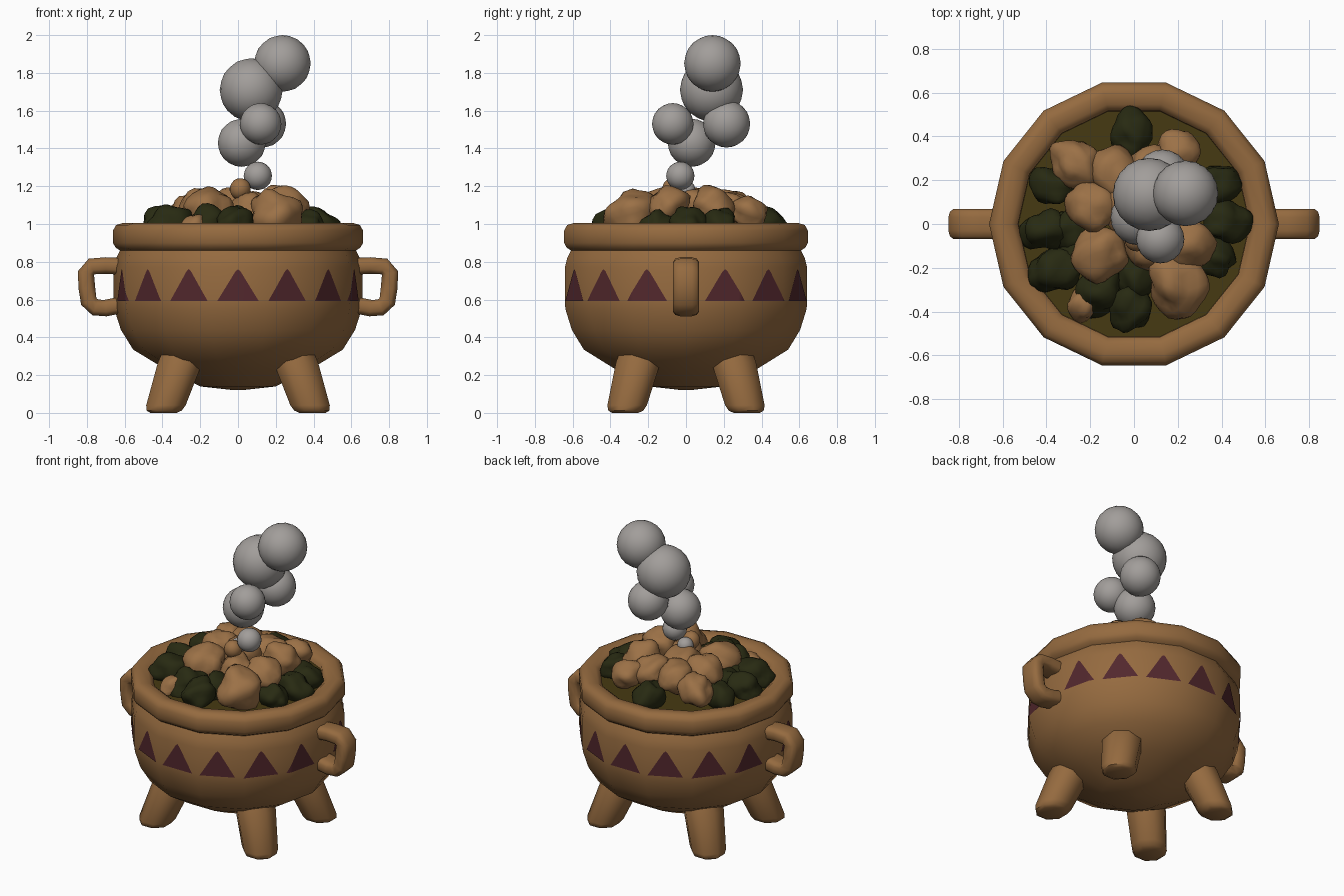
import bpy, bmesh, math, random
from mathutils import Vector, Matrix, Euler, noise

if "Cube" in bpy.data.objects:
    bpy.data.objects.remove(bpy.data.objects["Cube"])

random.seed(4)
TAU = math.tau
SIDES = 14


def material(name, rgb):
    m = bpy.data.materials.new(name)
    m.diffuse_color = (*rgb, 1)
    m.use_nodes = True
    m.node_tree.nodes["Principled BSDF"].inputs["Base Color"].default_value = m.diffuse_color
    return m


CLAY = material("clay brown", (0.30, 0.145, 0.05))
FOOD = material("tuber brown", (0.33, 0.165, 0.062))
LEAF = material("leaf green", (0.021, 0.023, 0.006))
BROTH = material("broth olive", (0.062, 0.042, 0.006))
PAINT = material("maroon paint", (0.085, 0.021, 0.026))
STEAM = material("steam grey", (0.36, 0.34, 0.325))


def finish(name, bm, mat, angle=50):
    bmesh.ops.recalc_face_normals(bm, faces=bm.faces)
    me = bpy.data.meshes.new(name)
    bm.to_mesh(me)
    bm.free()
    me.materials.append(mat)
    ob = bpy.data.objects.new(name, me)
    bpy.context.collection.objects.link(ob)
    bpy.ops.object.select_all(action='DESELECT')
    ob.select_set(True)
    bpy.context.view_layer.objects.active = ob
    bpy.ops.object.shade_smooth_by_angle(angle=math.radians(angle))
    return ob


def loft(name, rings, mat, caps=True):
    """Skin a list of closed rings of points."""
    bm = bmesh.new()
    vs = [[bm.verts.new(p) for p in r] for r in rings]
    n = len(vs[0])
    for a, b in zip(vs, vs[1:]):
        for i in range(n):
            bm.faces.new((a[i], a[(i + 1) % n], b[(i + 1) % n], b[i]))
    if caps:
        bm.faces.new(vs[0])
        bm.faces.new(vs[-1])
    return finish(name, bm, mat)


def circle(r, z, n=SIDES, cx=0, cy=0, turn=0):
    return [(cx + r * math.cos(TAU * i / n + turn), cy + r * math.sin(TAU * i / n + turn), z)
            for i in range(n)]


# Pot body with rolled rim, broth surface inside
profile = [(0.02, 0.12), (0.2, 0.14), (0.39, 0.235), (0.555, 0.335), (0.62, 0.44), (0.655, 0.55),
           (0.658, 0.60), (0.658, 0.77), (0.645, 0.82), (0.625, 0.86), (0.648, 0.875), (0.662, 0.90),
           (0.662, 0.965), (0.645, 0.995), (0.61, 1.005), (0.56, 0.998), (0.53, 0.975), (0.525, 0.90)]
loft("pot_body", [circle(r, z) for r, z in profile], CLAY)
loft("broth", [circle(0.54, 0.92), circle(0.54, 0.95)], BROTH)


# Painted triangles, thin strips wrapped over the many-sided wall
def wall(a, z):
    step = TAU / SIDES
    r = 0.658 * math.cos(step / 2) / math.cos((a % step) - step / 2) + 0.004
    return (r * math.cos(a), r * math.sin(a), z)


bm = bmesh.new()
for side in (-1, 1):
    for k in range(-3, 4):
        mid, half, n = side * math.pi / 2 + math.radians(23.8 * k), 0.168, 16
        cols = []
        for i in range(n + 1):
            t = -1 + 2 * i / n
            top = 0.592 + 0.168 * min(1, 1.06 * (1 - abs(t))) + 0.001
            cols.append([bm.verts.new(wall(mid + half * t, z)) for z in (0.592, top)])
        for a, b in zip(cols, cols[1:]):
            bm.faces.new((a[0], b[0], b[1], a[1]))
ob = finish("painted_triangles", bm, PAINT)

# Looped side handles
path = [(0.60, 0.775), (0.70, 0.78), (0.775, 0.775), (0.805, 0.74), (0.80, 0.66), (0.79, 0.59),
        (0.755, 0.558), (0.70, 0.555), (0.60, 0.575)]
for s, label in ((1, "right"), (-1, "left")):
    rings = []
    for i, (x, z) in enumerate(path):
        p, q = path[max(i - 1, 0)], path[min(i + 1, len(path) - 1)]
        d = Vector((q[0] - p[0], q[1] - p[1])).normalized()
        ring = []
        for j in range(12):
            c, w = math.cos(TAU * (j + .5) / 12), math.sin(TAU * (j + .5) / 12)
            c, w = [math.copysign(abs(v) ** 0.6, v) for v in (c, w)]
            ring.append((s * (x - d.y * 0.045 * c), 0.07 * w, z + d.x * 0.045 * c))
        rings.append(ring)
    loft("handle_" + label, rings, CLAY)

# Four splayed legs
for sx in (-1, 1):
    for sy in (-1, 1):
        rings = []
        for r, z in ((0.075, 0), (0.1, 0.012), (0.113, 0.04), (0.128, 0.27), (0.12, 0.33)):
            k = z / 0.27
            rings.append(circle(r, z, 8, sx * (0.395 - 0.09 * k), sy * (0.322 - 0.07 * k), TAU / 16))
        loft("leg", rings, CLAY)


# Stew pieces: lumpy ovals leaning outwards
def lump(name, x, y, z, size, mat, rough):
    bm = bmesh.new()
    bmesh.ops.create_icosphere(bm, subdivisions=3, radius=1)
    off = Vector([random.uniform(0, 50) for _ in range(3)])
    turn = math.atan2(y, x)
    m = (Matrix.Translation((x, y, z)) @ Euler((0, 0.35, turn)).to_matrix().to_4x4()
         @ Matrix.Diagonal((*size, 1)))
    for v in bm.verts:
        v.co *= 1 + rough * noise.noise(v.co * 1.3 + off)
    bm.transform(m)
    finish(name, bm, mat, 60)


tubers = [(-.27, .28, 1.06, .11), (-.20, .08, 1.10, .11), (-.155, -.14, 1.08, .125), (.20, .33, 1.06, .1),
          (.25, -.09, 1.10, .115), (.20, -.28, 1.05, .14), (-.09, .24, 1.09, .11), (-.02, .08, 1.08, .13),
          (.07, -.10, 1.07, .11), (.24, .14, 1.10, .11), (.08, .24, 1.08, .11), (-.22, -.36, .98, .08)]
for x, y, z, r in tubers:
    lump("tuber_piece", x, y, z, (r * 1.1, r * .95, r * .85), FOOD, 0.3)
lump("tuber_top", 0.012, -0.07, 1.185, (.055, .055, .058), FOOD, 0)

leaves = [(-.01, .42, .105), (-.37, .17, .10), (-.41, -.03, .10), (-.29, -.02, .10), (-.36, -.21, .11),
          (-.17, -.31, .11), (-.02, -.39, .105), (.01, -.25, .10), (.42, .01, .10), (.38, .18, .10),
          (.37, -.15, .09), (-.24, -.13, .09)]
for x, y, r in leaves:
    lump("leaf_piece", x, y, 1.0, (r * 1.1, r * .9, r * .85), LEAF, 0.35)

# Rising steam puffs
puffs = [(.235, .14, 1.85, .15), (.07, .135, 1.71, .167), (.12, -.07, 1.53, .11), (.13, .215, 1.53, .125),
         (.02, .03, 1.43, .127), (.105, -.03, 1.255, .075), (.005, 0, 1.18, .05)]
for x, y, z, r in puffs:
    bm = bmesh.new()
    bmesh.ops.create_icosphere(bm, subdivisions=3, radius=r, matrix=Matrix.Translation((x, y, z)))
    finish("steam_puff", bm, STEAM)
